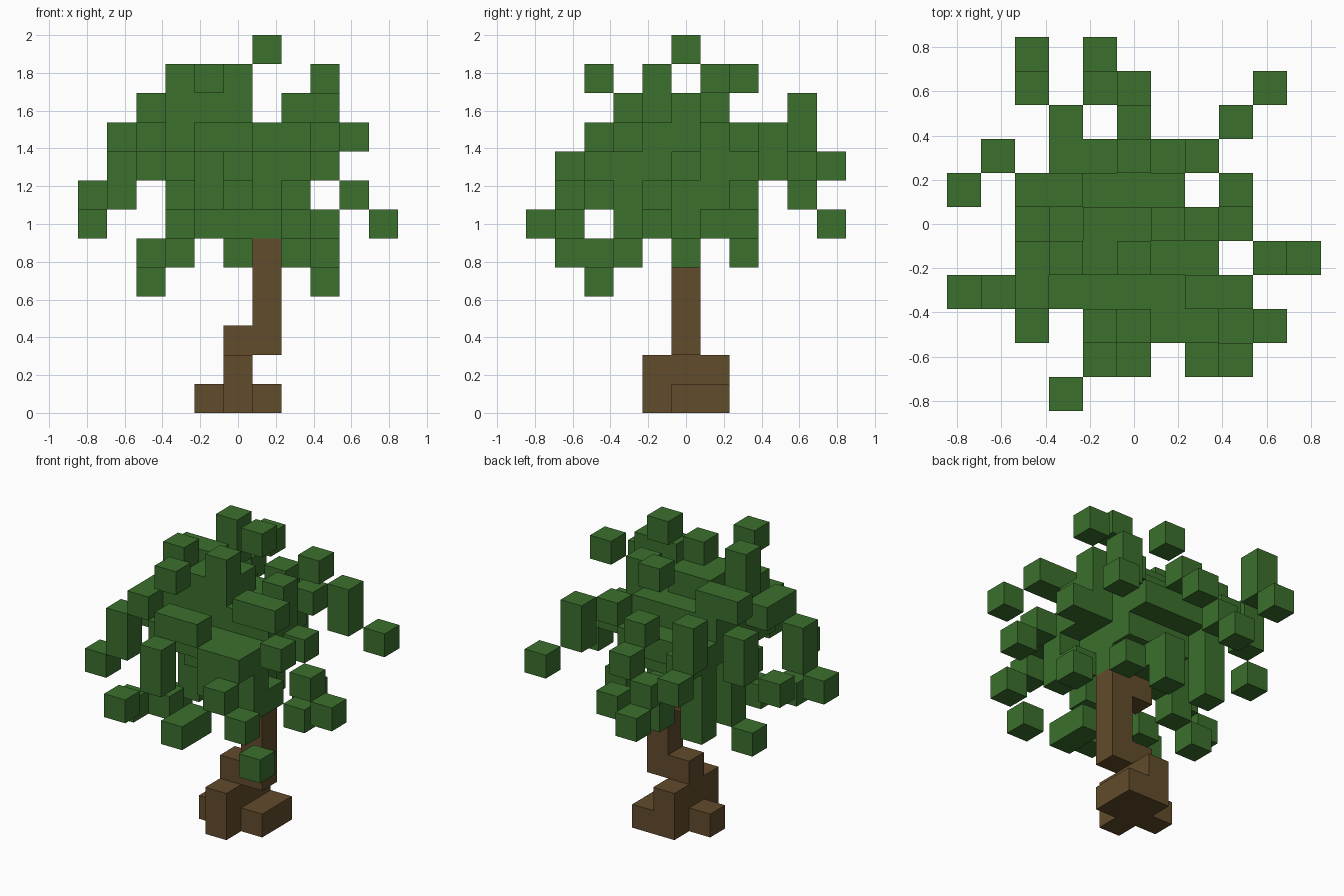
import bpy
import bmesh
from mathutils import Vector

default_cube = bpy.data.objects.get("Cube")
if default_cube:
    bpy.data.objects.remove(default_cube, do_unlink=True)

BLOCK = 2 / 13  # edge length of one block


def make_material(name, color):
    material = bpy.data.materials.new(name)
    material.use_nodes = True
    material.diffuse_color = color
    material.node_tree.nodes["Principled BSDF"].inputs["Base Color"].default_value = color
    return material


def block_range(xs, ys, zs):
    """All block cells in an inclusive range on each axis."""
    return {(x, y, z)
            for x in range(xs[0], xs[-1] + 1)
            for y in range(ys[0], ys[-1] + 1)
            for z in range(zs[0], zs[-1] + 1)}


def column(x, y, bottom, top):
    return block_range([x], [y], [bottom, top])


def build_blocks(name, cells, material, neighbours=frozenset()):
    """Build the outer faces of a set of blocks, skipping hidden ones."""
    solid = cells | neighbours
    bm = bmesh.new()
    for cell in sorted(cells):
        centre = Vector(cell)
        for axis in range(3):
            for sign in (-1, 1):
                normal = Vector((0, 0, 0))
                normal[axis] = sign
                if tuple(int(c) for c in centre + normal) in solid:
                    continue
                u = Vector((0, 0, 0))
                u[(axis + 1) % 3] = 1
                v = normal.cross(u)
                middle = centre + normal / 2 + Vector((0, 0, 0.5))
                corners = [middle + (a * u + b * v) / 2
                           for a, b in ((-1, -1), (1, -1), (1, 1), (-1, 1))]
                bm.faces.new([bm.verts.new(c * BLOCK) for c in corners])
    mesh = bpy.data.meshes.new(name)
    bm.to_mesh(mesh)
    bm.free()
    mesh.materials.append(material)
    obj = bpy.data.objects.new(name, mesh)
    bpy.context.collection.objects.link(obj)
    return obj


leaf_green = make_material("leaf green", (0.044, 0.162, 0.026, 1))
bark_brown = make_material("bark brown", (0.122, 0.072, 0.025, 1))

# Roots and crooked trunk
roots = block_range([0], [-1, 1], [0, 1]) | {(-1, 0, 0), (1, 0, 0), (1, 1, 0)}
trunk = column(1, 0, 2, 5) | {(0, 0, 2), (0, 0, 5)}

# Dense middle of the crown, layer by layer
core = (block_range([-1, 1], [0], [6])
        | {(0, 1, 6)}
        | block_range([-1, 1], [-1, 1], [7])
        | block_range([-2, 1], [-2, 1], [8])
        | block_range([2], [-1, 0], [8, 9])
        | block_range([-2, 1], [-1, 1], [9])
        | block_range([-1, 1], [2], [8])
        | block_range([-2, 0], [-1], [10])
        | block_range([-1, 0], [0], [10]))

# Horizontal branches of leaves
beams = (block_range([2, 3], [-2], [10])
         | block_range([-1, 0], [-3], [9])
         | block_range([-3], [-2, -1], [9])
         | block_range([-3, -2], [1], [10])
         | block_range([2], [-3, -2], [8])
         | block_range([0], [-4, -3], [5]))

# Hanging and upright columns of leaves: x, y, bottom, top
columns = set()
for spec in ((0, -1, 10, 11), (3, 3, 8, 9), (-4, -2, 7, 8), (-1, -4, 7, 8),
             (-4, 2, 8, 9), (-3, 4, 9, 10), (-2, 0, 5, 8), (-2, 2, 5, 8),
             (0, 2, 5, 6), (1, -3, 7, 8), (2, -2, 6, 7)):
    columns |= column(*spec)

# Loose single leaf blocks, grouped by crown height
upper_leaves = {(1, 0, 12), (0, 2, 11), (-2, -1, 11), (-1, -3, 11), (3, 1, 11),
                (2, 0, 10), (2, 2, 9), (0, 3, 9), (4, -3, 9)}
middle_leaves = {(3, 0, 8), (-2, 3, 8), (-3, 5, 8), (0, 4, 8), (4, 4, 7),
                 (4, -1, 7), (2, -4, 7), (-5, 1, 7), (-1, 4, 7)}
lower_leaves = {(-5, -2, 6), (-2, -5, 6), (3, -4, 6), (5, -1, 6), (-1, 5, 6),
                (2, -1, 6), (-3, -3, 5), (-2, -2, 5), (3, 0, 5), (2, 2, 5),
                (3, -3, 4), (-3, 0, 4)}

crown = core | beams | columns | upper_leaves | middle_leaves | lower_leaves
wood = roots | trunk
build_blocks("roots", roots, bark_brown, trunk)
build_blocks("trunk", trunk, bark_brown, roots)
build_blocks("leaf_crown", crown - wood, leaf_green)
